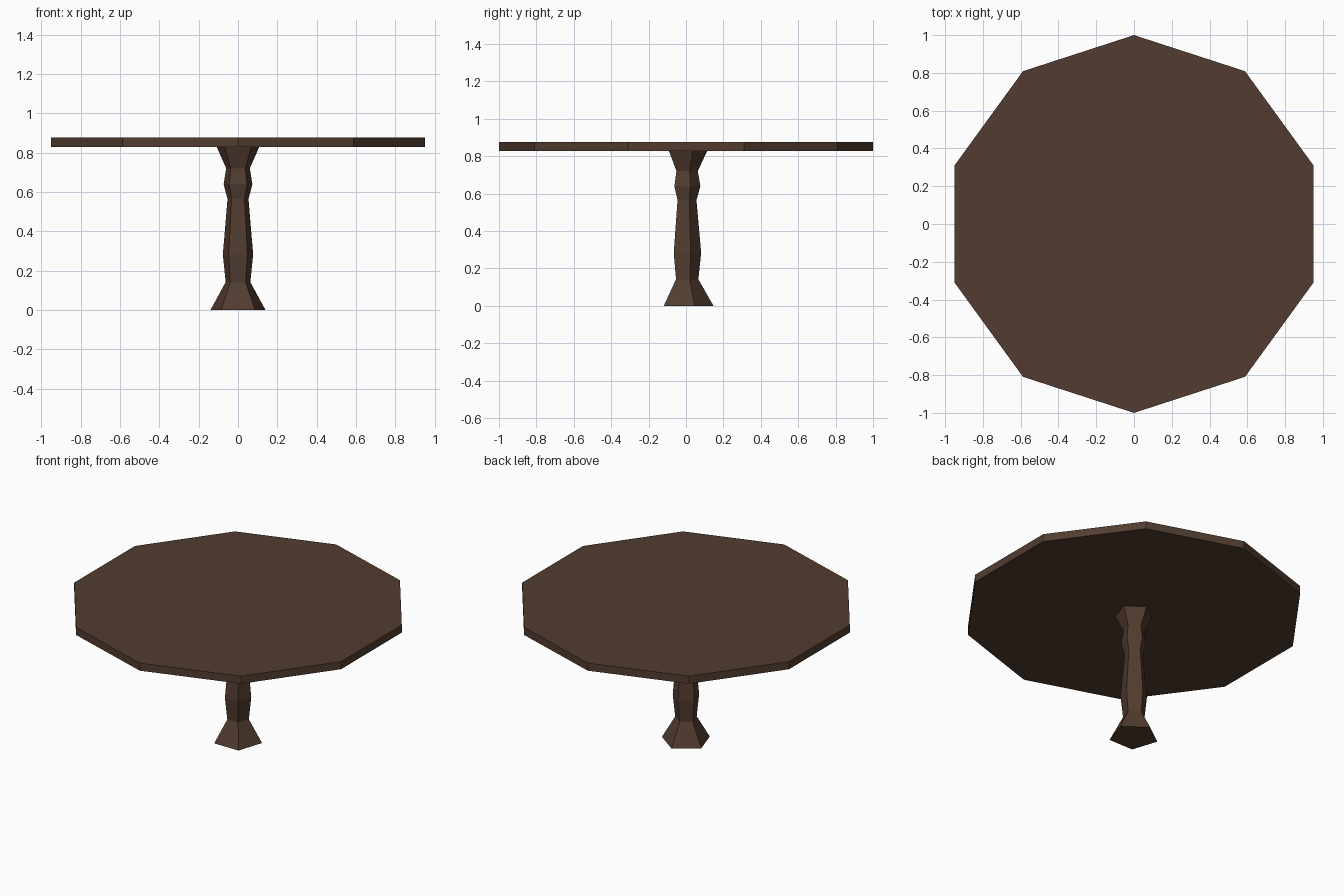
import bpy
import bmesh
from math import cos, sin, pi

cube = bpy.data.objects.get("Cube")
if cube:
    bpy.data.objects.remove(cube, do_unlink=True)

# Dark wood
wood = bpy.data.materials.new("dark_wood")
wood.use_nodes = True
colour = (0.085, 0.046, 0.029, 1)
wood.diffuse_color = colour
bsdf = wood.node_tree.nodes["Principled BSDF"]
bsdf.inputs["Base Color"].default_value = colour
bsdf.inputs["Roughness"].default_value = 0.9


def turned_part(name, sides, profile):
    """Stack polygon rings with a corner towards the back into a closed solid."""
    bm = bmesh.new()
    rings = []
    for radius, z in profile:
        angles = [pi / 2 + 2 * pi * i / sides for i in range(sides)]
        rings.append([bm.verts.new((radius * cos(a), radius * sin(a), z)) for a in angles])
    for low, high in zip(rings, rings[1:]):
        for i in range(sides):
            j = (i + 1) % sides
            bm.faces.new((low[i], low[j], high[j], high[i]))
    bm.faces.new(rings[0][::-1])
    bm.faces.new(rings[-1])
    mesh = bpy.data.meshes.new(name)
    bm.to_mesh(mesh)
    bm.free()
    mesh.materials.append(wood)
    obj = bpy.data.objects.new(name, mesh)
    bpy.context.collection.objects.link(obj)
    return obj


# Ten-sided table top
turned_part("table_top", 10, [(1, 0.828), (1, 0.877)])

# Five-sided pedestal with flared foot and head
turned_part("pedestal", 5, [
    (0.147, 0), (0.066, 0.142), (0.081, 0.283), (0.056, 0.565),
    (0.077, 0.64), (0.063, 0.72), (0.113, 0.828),
])
